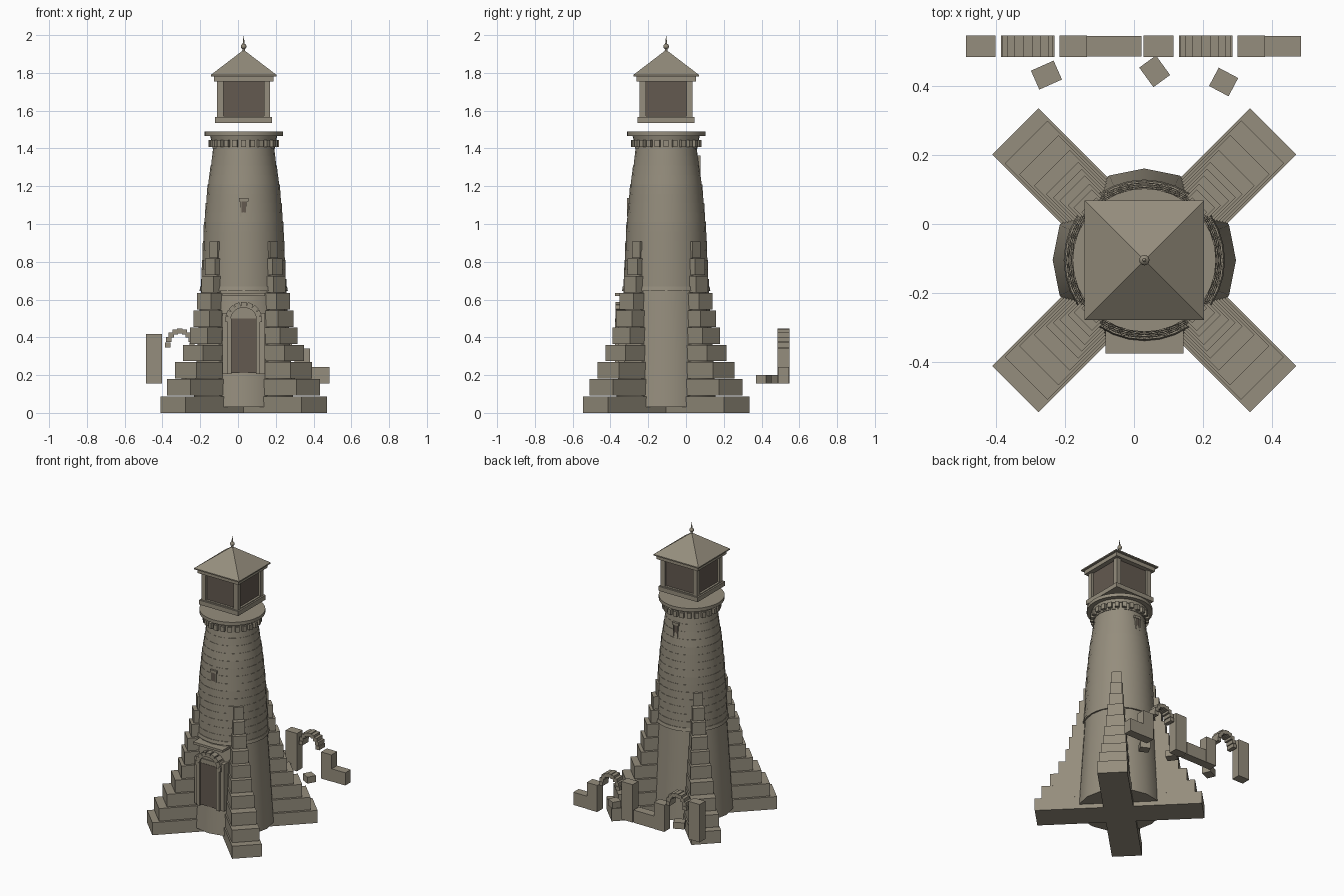
import bpy, bmesh, math
from mathutils import Matrix, Vector

cube = bpy.data.objects.get("Cube")
if cube:
    bpy.data.objects.remove(cube, do_unlink=True)

CENTRE = Vector((0.03, -0.105, 0))   # tower axis
ORIGIN = Vector((0, 0, 0))


def material(name, colour):
    m = bpy.data.materials.new(name)
    m.use_nodes = True
    m.diffuse_color = (*colour, 1)
    bsdf = next(n for n in m.node_tree.nodes if n.type == 'BSDF_PRINCIPLED')
    bsdf.inputs["Base Color"].default_value = (*colour, 1)
    bsdf.inputs["Roughness"].default_value = 0.9
    return m


STONE = material("grey_stone", (0.30, 0.268, 0.205))
DARK = material("dark_brown", (0.125, 0.10, 0.08))


def box(bm, lo, hi, place=Matrix()):
    """Box between two corners, then moved by a matrix."""
    lo, hi = Vector(lo), Vector(hi)
    mat = place @ Matrix.Translation((lo + hi) / 2) @ Matrix.Diagonal((*(hi - lo), 1))
    bmesh.ops.create_cube(bm, size=1, matrix=mat)


def drum(bm, z0, z1, r0, r1, sides=32, turn=0.0):
    """Upright cylinder or cone section round the axis."""
    mat = Matrix.Translation((0, 0, (z0 + z1) / 2)) @ Matrix.Rotation(turn, 4, 'Z')
    bmesh.ops.create_cone(bm, cap_ends=True, segments=sides, radius1=r0,
                          radius2=r1, depth=z1 - z0, matrix=mat)


def finish(name, bm, mat=STONE, at=CENTRE, smooth=False):
    me = bpy.data.meshes.new(name)
    bm.to_mesh(me)
    bm.free()
    ob = bpy.data.objects.new(name, me)
    ob.location = at
    me.materials.append(mat)
    bpy.context.collection.objects.link(ob)
    if smooth:
        bpy.ops.object.select_all(action='DESELECT')
        ob.select_set(True)
        bpy.context.view_layer.objects.active = ob
        bpy.ops.object.shade_smooth_by_angle(angle=math.radians(32))
    return ob


def turn_z(angle):
    return Matrix.Rotation(angle, 4, 'Z')


# Lower tower wall and its band
bm = bmesh.new()
drum(bm, 0.03, 0.65, 0.266, 0.226, 16)
finish("lower_tower", bm, smooth=True)
bm = bmesh.new()
drum(bm, 0.645, 0.668, 0.234, 0.23)
finish("tower_band", bm, smooth=True)

# Upper tower in stepped courses
PROFILE = [(0.66, 0.225), (1.0, 0.208), (1.2, 0.189), (1.3, 0.173), (1.42, 0.156)]


def wall_radius(z):
    for (z0, r0), (z1, r1) in zip(PROFILE, PROFILE[1:]):
        if z <= z1:
            return r0 + (r1 - r0) * (z - z0) / (z1 - z0)
    return PROFILE[-1][1]


COURSES = 15
bm = bmesh.new()
for i in range(COURSES):
    z0 = 0.66 + 0.05 * i
    drum(bm, z0, z0 + 0.05, wall_radius(z0) + 0.002,
         wall_radius(z0 + 0.05) + 0.004, 24, (i % 2) * math.pi / 24)
finish("upper_tower_courses", bm, smooth=True)

# Corbels and gallery
bm = bmesh.new()
for i in range(24):
    box(bm, (0.14, -0.013, 1.408), (0.186, 0.013, 1.444), turn_z(i * math.tau / 24))
finish("gallery_corbels", bm)
bm = bmesh.new()
drum(bm, 1.40, 1.445, 0.166, 0.166)
drum(bm, 1.444, 1.467, 0.172, 0.178)
drum(bm, 1.467, 1.49, 0.208, 0.208)
finish("gallery", bm, smooth=True)

# Stepped diagonal buttresses, each level a cross through the axis
REACH = [0.441, 0.405, 0.363, 0.32, 0.285, 0.265, 0.246, 0.222, 0.205, 0.182]
bm = bmesh.new()
for i, reach in enumerate(REACH):
    half = 0.095 - 0.0072 * i
    length = reach * math.sqrt(2) - half
    for k in range(4):
        box(bm, (0, -half, 0.0912 * i), (length, half, 0.0912 * i + 0.087),
            turn_z(math.pi / 4 + k * math.pi / 2))
finish("stepped_buttresses", bm)

# Doorway
bm = bmesh.new()
box(bm, (-0.066, -0.258, 0.21), (0.066, -0.2, 0.5))
finish("door", bm, DARK)
bm = bmesh.new()
for s in (-1, 1):
    for inner, outer, front, top in ((0.065, 0.086, -0.27, 0.5),
                                     (0.084, 0.113, -0.255, 0.53)):
        xs = sorted((s * inner, s * outer))
        box(bm, (xs[0], -front * -1, 0.205), (xs[1], -0.18, top))
finish("door_jambs", bm)
bm = bmesh.new()
box(bm, (-0.084, -0.256, 0.5), (0.084, -0.18, 0.53))
box(bm, (-0.06, -0.25, 0.53), (0.06, -0.18, 0.56))
finish("arch_infill", bm)
bm = bmesh.new()
for i in range(9):
    a = math.pi * i / 8
    spot = Matrix.Translation((0.082 * math.cos(a), 0, 0.495 + 0.077 * math.sin(a)))
    box(bm, (-0.015, -0.268, -0.015), (0.015, -0.18, 0.015),
        spot @ Matrix.Rotation(-a, 4, 'Y'))
finish("door_arch", bm)
bm = bmesh.new()
box(bm, (-0.113, -0.27, 0.62), (0.113, -0.15, 0.636))
finish("door_hood", bm)

# Slit windows on the front and the back
for name, angle, z, out in (("front", 0, 1.04, 0.208), ("back", math.pi, 1.265, 0.181)):
    bm = bmesh.new()
    box(bm, (-0.013, -out + 0.004, z), (0.013, -0.12, z + 0.08), turn_z(angle))
    finish(name + "_window", bm, DARK)
    bm = bmesh.new()
    box(bm, (-0.025, -out, z + 0.08), (0.025, -0.12, z + 0.098), turn_z(angle))
    for s in (-1, 1):
        box(bm, (s * 0.0155 - 0.003, -out, z), (s * 0.0155 + 0.003, -0.12, z + 0.08),
            turn_z(angle))
    finish(name + "_window_frame", bm)


# Lantern room
def slab(bm, half, z0, z1):
    box(bm, (-half, -half, z0), (half, half, z1))


bm = bmesh.new()
slab(bm, 0.151, 1.535, 1.566)
slab(bm, 0.14, 1.564, 1.572)
slab(bm, 0.158, 1.755, 1.787)
finish("lantern_floor_and_beam", bm)
bm = bmesh.new()
slab(bm, 0.125, 1.57, 1.757)
finish("lantern_glass", bm, DARK)
bm = bmesh.new()
for k in range(4):
    box(bm, (0.108, 0.108, 1.565), (0.14, 0.14, 1.757), turn_z(k * math.pi / 2))
finish("lantern_posts", bm)

# Roof and finial
bm = bmesh.new()
slab(bm, 0.173, 1.782, 1.79)
drum(bm, 1.79, 1.922, 0.173 * math.sqrt(2), 0, 4, math.pi / 4)
finish("roof", bm)
bm = bmesh.new()
drum(bm, 1.905, 1.93, 0.009, 0.006, 12)
bmesh.ops.create_uvsphere(bm, u_segments=12, v_segments=8, radius=0.015,
                          matrix=Matrix.Translation((0, 0, 1.94)))
drum(bm, 1.95, 2.0, 0.006, 0, 12)
finish("finial", bm, smooth=True)

# Ruined wall behind the tower: pier, arch, shorter pier, low wall, twice
Y0, Y1, GROUND = 0.484, 0.547, 0.155
for name, start, low_end in (("right", -0.488, 0.022), ("left", 0.028, 0.485)):
    arch_x = start + 0.18
    bm = bmesh.new()
    box(bm, (start, Y0, GROUND), (start + 0.086, Y1, 0.418))
    finish(name + "_tall_pier", bm, at=ORIGIN)
    bm = bmesh.new()
    for i in range(9):
        a = math.pi * i / 8
        x, z = arch_x + 0.064 * math.cos(a), 0.36 + 0.073 * math.sin(a)
        box(bm, (x - 0.014, Y0, z - 0.013), (x + 0.014, Y1, z + 0.013))
    finish(name + "_ruin_arch", bm, at=ORIGIN)
    bm = bmesh.new()
    pier = start + 0.272
    box(bm, (pier, Y0, GROUND), (pier + 0.08, Y1, 0.34))
    box(bm, (pier + 0.08, Y0 + 0.002, GROUND), (low_end, Y1 - 0.002, 0.243))
    finish(name + "_short_pier_and_wall", bm, at=ORIGIN)

# Fallen blocks
for i, (x, y, w, angle) in enumerate(((-0.254, 0.432, 0.036, 24), (0.06, 0.443, 0.035, -54),
                                      (0.26, 0.412, 0.032, -28))):
    bm = bmesh.new()
    box(bm, (-w, -0.03, 0), (w, 0.03, 0.045), turn_z(math.radians(angle)))
    finish("fallen_block_%d" % (i + 1), bm, at=Vector((x, y, GROUND)))
